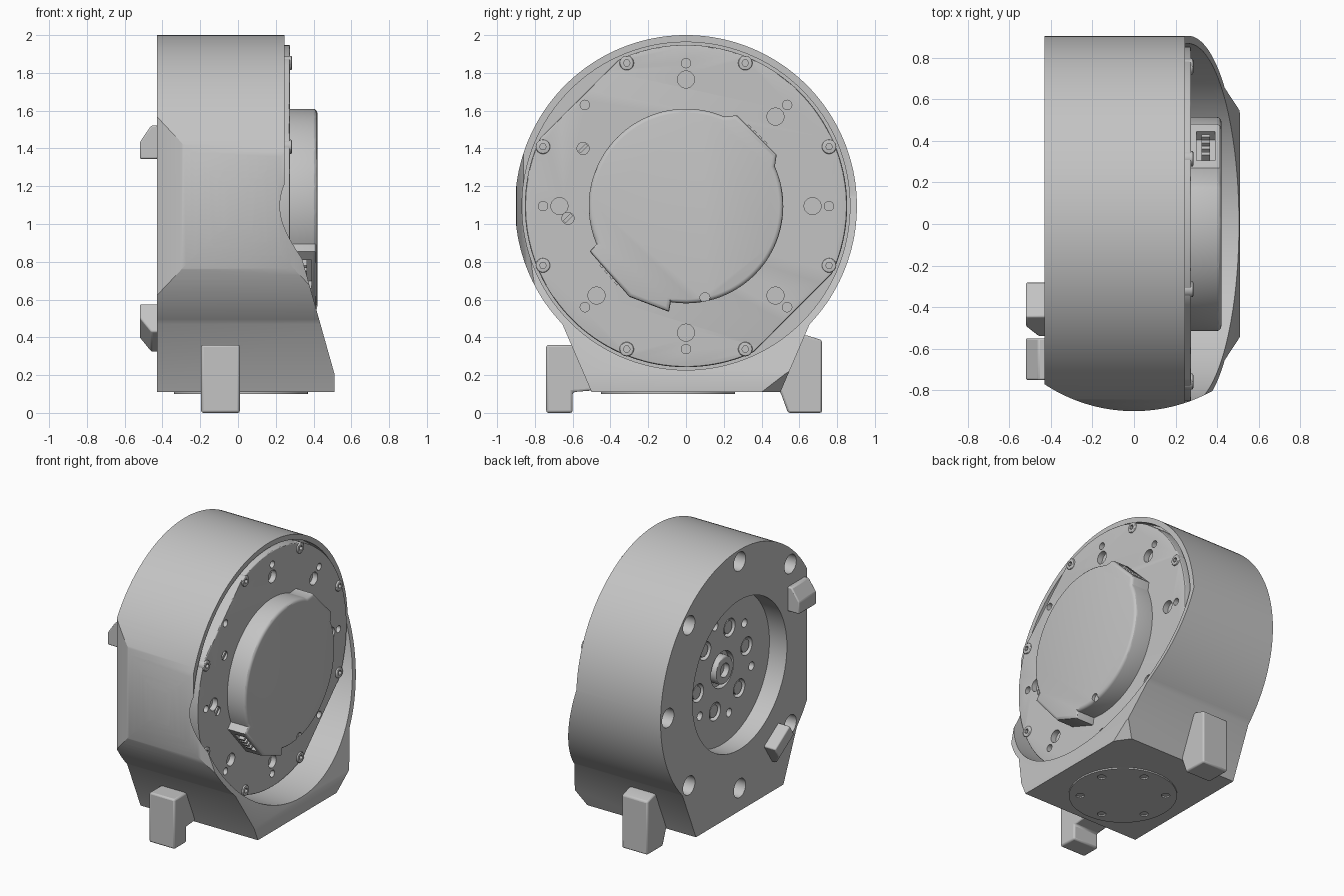
import bpy, bmesh
from math import sin, cos, radians, sqrt, pi
from mathutils import Vector

cube = bpy.data.objects.get("Cube")
if cube:
    bpy.data.objects.remove(cube)

grey = bpy.data.materials.new("light_grey_metal")
grey.use_nodes = True
grey.diffuse_color = (0.55, 0.55, 0.55, 1)
grey.node_tree.nodes["Principled BSDF"].inputs["Base Color"].default_value = (0.55, 0.55, 0.55, 1)

CZ = 1.095   # height of the main axis
R = 0.905    # housing radius


def arc(r, start, end, n, cy=0, cz=CZ):
    """Points on an arc, angles in degrees from the first axis."""
    return [(cy + r * cos(radians(start + (end - start) * i / n)),
             cz + r * sin(radians(start + (end - start) * i / n))) for i in range(n + 1)]


def circle(y, z, r, n=32):
    return arc(r, 0, 360, n, y, z)[:-1]


def ring(radius, r, count, first=0, cy=0, cz=CZ, n=24):
    """Circles spaced evenly round a centre."""
    out = []
    for i in range(count):
        a = radians(first + 360 * i / count)
        out.append(circle(cy + radius * cos(a), cz + radius * sin(a), r, n))
    return out


def rect(y, z, angle, depth, width):
    """Rectangle whose depth points along the angle."""
    d = Vector((cos(radians(angle)), sin(radians(angle))))
    w = Vector((-d.y, d.x))
    c = Vector((y, z))
    return [tuple(c + d * depth * i + w * width * j) for i, j in ((-1, -1), (1, -1), (1, 1), (-1, 1))]


def prisms(name, loops, axis, a, b, round_end=0):
    """Extrude closed 2D loops along an axis from a to b."""
    put = {"x": lambda p, t: (t, p[0], p[1]),
           "y": lambda p, t: (p[0], t, p[1]),
           "z": lambda p, t: (p[0], p[1], t)}[axis]
    bm = bmesh.new()
    for loop in loops:
        low = [bm.verts.new(put(p, a)) for p in loop]
        high = [bm.verts.new(put(p, b)) for p in loop]
        bm.faces.new(low)
        bm.faces.new(high)
        for i in range(len(loop)):
            j = (i + 1) % len(loop)
            bm.faces.new((low[i], low[j], high[j], high[i]))
    bmesh.ops.recalc_face_normals(bm, faces=bm.faces)
    if round_end:
        k = "xyz".index(axis)
        edges = [e for e in bm.edges if all(abs(v.co[k] - b) < 1e-5 for v in e.verts)]
        bmesh.ops.bevel(bm, geom=edges, offset=round_end, segments=3, profile=0.5,
                        affect="EDGES", clamp_overlap=False)
    mesh = bpy.data.meshes.new(name)
    bm.to_mesh(mesh)
    bm.free()
    mesh.materials.append(grey)
    obj = bpy.data.objects.new(name, mesh)
    bpy.context.collection.objects.link(obj)
    return obj


def boolean(obj, cutter, operation="DIFFERENCE"):
    mod = obj.modifiers.new("cut", "BOOLEAN")
    mod.object = cutter
    mod.operation = operation
    mod.solver = "EXACT"
    bpy.context.view_layer.objects.active = obj
    bpy.ops.object.modifier_apply(modifier=mod.name)
    bpy.data.objects.remove(cutter)


def cut(obj, loops, a, b, axis="x"):
    boolean(obj, prisms("cutter", loops, axis, a, b))


def soften(obj, width):
    mod = obj.modifiers.new("soft_edges", "BEVEL")
    mod.width = width
    mod.segments = 2
    mod.limit_method = "ANGLE"


# Housing: round drum on a tapered base
housing = prisms("housing", [arc(R, -43.7, 223.7, 120) + [(-0.5, 0.11), (0.5, 0.11)]], "x", -0.43, 0.51)
bm = bmesh.new()
bm.from_mesh(housing.data)
# clipped lower corner of the base
res = bmesh.ops.bisect_plane(bm, geom=bm.verts[:] + bm.edges[:] + bm.faces[:],
                             plane_co=(0.51, 0.40, 0.11), plane_no=(0.65, 0.455, -0.59), clear_outer=True)
bmesh.ops.holes_fill(bm, edges=[e for e in bm.edges if e.is_boundary], sides=0)
bmesh.ops.recalc_face_normals(bm, faces=bm.faces)
bm.to_mesh(housing.data)
bm.free()
# sloping open side
boolean(housing, prisms("slope", [[(-0.6, -0.1), (0.597, -0.1), (0.245, 1.15), (0.245, 2.2), (-0.6, 2.2)]],
                        "y", -1.2, 1.2), "INTERSECT")
# bowed front
bow = [(-0.6 + 1.2 * i / 48, -0.12 - sqrt(0.78 ** 2 - (-0.6 + 1.2 * i / 48) ** 2)) for i in range(49)]
boolean(housing, prisms("bow", [bow + [(0.6, 1.2), (-0.6, 1.2)]], "z", -0.2, 2.3), "INTERSECT")
# motor cavity, rear recess and mounting holes
cut(housing, [circle(0, CZ, 0.868, 120)], 0.19, 0.7)
cut(housing, [circle(0, CZ, 0.54, 80)], -0.6, -0.29)
cut(housing, ring(0.82, 0.068, 8)[:4] + ring(0.82, 0.068, 8)[5:], -0.6, -0.33)

# Output hub in the rear recess
pockets = ring(0.285, 0.065, 6, 107)
small = ring(0.35, 0.03, 6, 137)
cut(housing, pockets + small + [circle(0, CZ, 0.13)], -0.35, -0.25)
prisms("hub_screws", ring(0.285, 0.045, 6, 107), "x", -0.24, -0.28)
hub = prisms("hub_ring", [circle(0, CZ, 0.10)], "x", -0.24, -0.31, 0.012)
cut(hub, [circle(0, CZ, 0.05)], -0.4, -0.27)

# Motor face plate with two flattened sides
plate_loop = []
for i in range(144):
    a = 2 * pi * i / 144
    r = min(0.853, 0.80 / max(0.1, abs(cos(a + pi / 4))))
    plate_loop.append((r * cos(a), CZ + r * sin(a)))
plate = prisms("face_plate", [plate_loop], "x", 0.17, 0.275, 0.008)
cut(plate, ring(0.67, 0.045, 8) + ring(0.757, 0.025, 8), 0.235, 0.4)
cut(plate, ring(0.82, 0.03, 8, 22.5), 0.25, 0.4)
slots = [(-0.545, 1.40), (-0.625, 1.03)]
cut(plate, [circle(y, z, 0.032) for y, z in slots], 0.255, 0.4)
prisms("slotted_plugs", [rect(y, z, 45, 0.028, 0.009) for y, z in slots], "x", 0.25, 0.272)

# Socket screws round the plate
screws = prisms("plate_screws", ring(0.82, 0.038, 8, 22.5), "x", 0.22, 0.285, 0.006)
cut(screws, ring(0.82, 0.018, 8, 22.5, n=6), 0.265, 0.4)

# Raised cover with two connector corners
outline = (arc(0.515, -99, 24, 40)
           + [(0.48, CZ + 0.27), (0.27, CZ + 0.48)]
           + arc(0.515, 67, 203, 44)
           + [(-0.51, CZ - 0.24), (-0.30, CZ - 0.48), (-0.09, CZ - 0.56)])
cover = prisms("motor_cover", [outline], "x", 0.26, 0.42, 0.022)
sockets = [(0.375, CZ + 0.375, 45), (-0.405, CZ - 0.36, 221)]
cut(cover, [rect(y, z, a, 0.06, 0.10) for y, z, a in sockets], 0.30, 0.39)
cut(cover, [circle(0.10, 0.61, 0.026)], 0.40, 0.5)
pins = []
for y, z, a in sockets:
    for k in (-0.06, -0.02, 0.02, 0.06):
        t = radians(a)
        pins.append(rect(y - 0.03 * cos(t) - k * sin(t), z - 0.03 * sin(t) + k * cos(t), a, 0.04, 0.01))
prisms("connector_pins", pins, "x", 0.325, 0.365)

# Round plate under the base
bottom = prisms("bottom_plate", [circle(0.015, -0.095, 0.355, 64)], "z", 0.13, 0.10)
cut(bottom, ring(0.28, 0.028, 6, 20, 0.015, -0.095), 0.0, 0.115, "z")

# Standing feet
front_foot = [(-0.74, 0), (-0.60, 0), (-0.60, 0.11), (-0.48, 0.12), (-0.58, 0.36), (-0.74, 0.36)]
back_foot = [(0.72, 0), (0.54, 0), (0.50, 0.11), (0.48, 0.12), (0.59, 0.41), (0.64, 0.41), (0.72, 0.385)]
for name, loop in (("front_foot", front_foot), ("back_foot", back_foot)):
    soften(prisms(name, [loop], "x", -0.195, 0.01), 0.012)

# Side feet for lying the unit down
side_foot = [(-0.41, -0.088), (-0.52, -0.088), (-0.52, 0), (-0.46, 0.088), (-0.41, 0.088)]
for name, y, z, turn in (("upper_side_foot", -0.65, 1.433, 0), ("lower_side_foot", -0.41, 0.45, 147)):
    foot = prisms(name, [side_foot], "y", -0.1, 0.1)
    foot.location = (0, y, z)
    foot.rotation_euler.x = radians(turn)
    soften(foot, 0.008)

# Smooth round walls, keep edges crisp
bpy.ops.object.select_all(action="DESELECT")
for obj in bpy.context.collection.objects:
    if obj.type == "MESH" and grey.name in obj.data.materials:
        obj.select_set(True)
        bpy.context.view_layer.objects.active = obj
bpy.ops.object.shade_smooth_by_angle(angle=radians(30))
